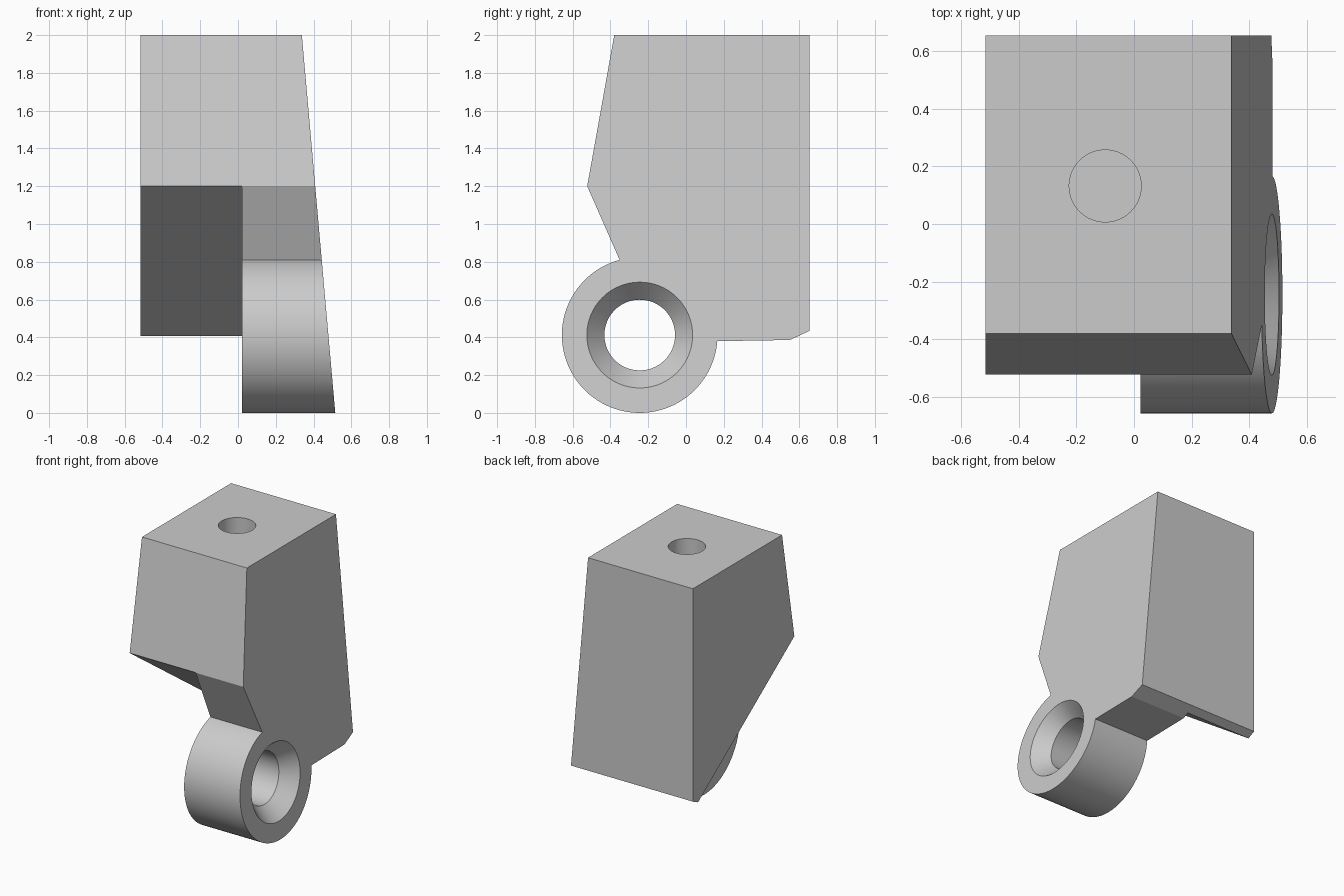
import bpy, bmesh, math

if "Cube" in bpy.data.objects:
    bpy.data.objects.remove(bpy.data.objects["Cube"], do_unlink=True)

grey = bpy.data.materials.new("light_grey")
grey.use_nodes = True
GREY = (0.6, 0.6, 0.6, 1)
grey.diffuse_color = GREY
grey.node_tree.nodes["Principled BSDF"].inputs["Base Color"].default_value = GREY

EYE_Y, EYE_Z, EYE_R = -0.245, 0.412, 0.412


def slant(z):
    """x of the sloping side face at height z."""
    return 0.515 - 0.0885 * z


def circle(r, n=96):
    return [(EYE_Y + r * math.cos(2 * math.pi * i / n),
             EYE_Z + r * math.sin(2 * math.pi * i / n)) for i in range(n)]


def loft(name, start, end):
    """Solid between two matching rings of 3D points."""
    bm = bmesh.new()
    a = [bm.verts.new(p) for p in start]
    b = [bm.verts.new(p) for p in end]
    bm.faces.new(a)
    bm.faces.new(b[::-1])
    for i in range(len(a)):
        j = (i + 1) % len(a)
        bm.faces.new((a[i], b[i], b[j], a[j]))
    bmesh.ops.recalc_face_normals(bm, faces=bm.faces)
    mesh = bpy.data.meshes.new(name)
    bm.to_mesh(mesh)
    bm.free()
    mesh.materials.append(grey)
    obj = bpy.data.objects.new(name, mesh)
    bpy.context.collection.objects.link(obj)
    return obj


def cut(target, cutter):
    cutter.hide_render = True
    mod = target.modifiers.new(cutter.name, "BOOLEAN")
    mod.operation = "DIFFERENCE"
    mod.solver = "EXACT"
    mod.object = cutter
    bpy.context.view_layer.objects.active = target
    bpy.ops.object.modifier_apply(modifier=mod.name)
    bpy.data.objects.remove(cutter, do_unlink=True)


# Bracket outline: block with a round eye at the lower front
arc = []
for i in range(73):
    t = math.radians(-4.5 - 250.5 * i / 72)
    arc.append((EYE_Y + EYE_R * math.cos(t), EYE_Z + EYE_R * math.sin(t)))
outline = [(-0.38, 2), (0.655, 2), (0.655, 0.435), (0.55, 0.386)] + arc + [(-0.523, 1.2)]
bracket = loft("bracket_body",
               [(-0.515, y, z) for y, z in outline],
               [(slant(z), y, z) for y, z in outline])

# Sloping undercut beside the eye
wedge = [(-1, 1.54), (1, 0.12), (1, -0.5), (-1, -0.5)]
cut(bracket, loft("undercut_cutter",
                  [(-1, y, z) for y, z in wedge],
                  [(0.022, y, z) for y, z in wedge]))

# Through bore of the eye
bore = circle(0.187)
cut(bracket, loft("bore_cutter",
                  [(-1, y, z) for y, z in bore],
                  [(1, y, z) for y, z in bore]))

# Countersink following the sloping face
cut(bracket, loft("countersink_cutter",
                  [(slant(z) - 0.107, y, z) for y, z in circle(0.187)],
                  [(slant(z) + 0.023, y, z) for y, z in circle(0.30)]))

# Blind hole in the top
bpy.ops.mesh.primitive_cylinder_add(vertices=64, radius=0.125, depth=1,
                                    location=(-0.10, 0.132, 1.7))
drill = bpy.context.object
drill.name = "top_hole_cutter"
drill.data.materials.append(grey)
cut(bracket, drill)

# Smooth round walls, sharp corners
bpy.ops.object.select_all(action="DESELECT")
bracket.select_set(True)
bpy.context.view_layer.objects.active = bracket
bpy.ops.object.shade_smooth_by_angle(angle=math.radians(20))
